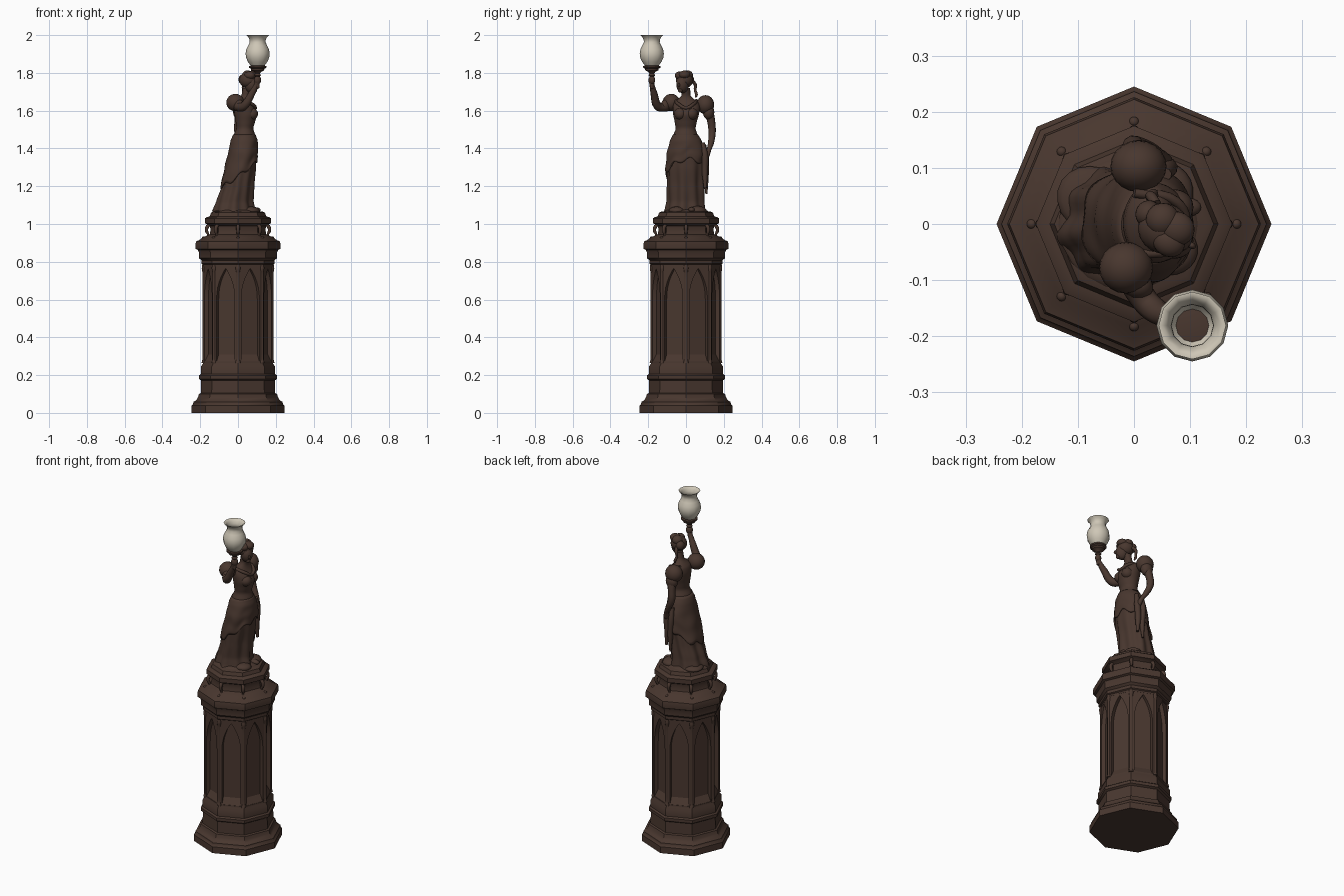
import bpy, bmesh, math
from mathutils import Vector, Matrix

def material(name, rgb):
    m = bpy.data.materials.new(name)
    m.diffuse_color = (*rgb, 1)
    return m

BRONZE = material("dark_brown_bronze", (0.066, 0.038, 0.028))
GLASS = material("cream_glass", (0.62, 0.57, 0.47))

def finish(name, bm, mat=BRONZE, angle=35):
    bmesh.ops.remove_doubles(bm, verts=bm.verts, dist=0.0002)
    bmesh.ops.recalc_face_normals(bm, faces=bm.faces)
    me = bpy.data.meshes.new(name)
    bm.to_mesh(me)
    bm.free()
    me.materials.append(mat)
    me.shade_smooth()
    me.set_sharp_from_angle(angle=math.radians(angle))
    ob = bpy.data.objects.new(name, me)
    bpy.context.collection.objects.link(ob)
    return ob

def skin(bm, rings, closed=True):
    """Quads between successive rings of points."""
    vs = [[bm.verts.new(p) for p in r] for r in rings]
    n = len(vs[0])
    for a, b in zip(vs, vs[1:]):
        for i in range(n if closed else n - 1):
            j = (i + 1) % n
            bm.faces.new((a[i], a[j], b[j], b[i]))
    return vs

def lathe(name, profile, n, mat=BRONZE, at=(0, 0), angle=35):
    bm = bmesh.new()
    skin(bm, [[(at[0] + r * math.cos(math.tau * i / n), at[1] + r * math.sin(math.tau * i / n), z)
               for i in range(n)] for r, z in profile])
    return finish(name, bm, mat, angle)

def balls(name, specs):
    """Ellipsoids: centre, radii, turn about z."""
    bm = bmesh.new()
    for c, r, turn in specs:
        bmesh.ops.create_uvsphere(bm, u_segments=20, v_segments=12, radius=1,
            matrix=Matrix.Translation(c) @ Matrix.Rotation(turn, 4, 'Z') @ Matrix.Diagonal((*r, 1)))
    return finish(name, bm, angle=60)

def tube(name, paths, res=3):
    """Tapered tubes through (x, y, z, radius) points."""
    cu = bpy.data.curves.new(name, 'CURVE')
    cu.dimensions, cu.bevel_depth, cu.bevel_resolution = '3D', 1, res
    cu.resolution_u, cu.use_fill_caps = 5, True
    for pts in paths:
        sp = cu.splines.new('BEZIER')
        sp.bezier_points.add(len(pts) - 1)
        for bp, p in zip(sp.bezier_points, pts):
            bp.co, bp.radius = p[:3], p[3]
            bp.handle_left_type = bp.handle_right_type = 'AUTO'
    cu.materials.append(BRONZE)
    ob = bpy.data.objects.new(name, cu)
    bpy.context.collection.objects.link(ob)
    bpy.ops.object.select_all(action='DESELECT')
    ob.select_set(True)
    bpy.context.view_layer.objects.active = ob
    bpy.ops.object.convert(target='MESH')
    ob.data.shade_smooth()
    ob.data.set_sharp_from_angle(angle=math.radians(60))

# ---- Octagonal pedestal
lathe("pedestal_base", [(0, 0), (.245, 0), (.245, .038), (.238, .045), (.236, .058), (.222, .066),
    (.212, .082), (.207, .1), (.197, .105), (.195, .172), (.207, .18), (.207, .198), (.197, .205),
    (.197, .245), (.186, .26), (.186, .272), (0, .272)], 8)
lathe("pedestal_core", [(.161, .26), (.161, .8)], 8)
lathe("cornice", [(0, .775), (.186, .775), (.186, .785), (.194, .79), (.194, .808), (.207, .82), (.207, .85),
    (.212, .862), (.224, .868), (.226, .89), (.222, .908), (.205, .915), (.185, .93), (.165, .938),
    (.15, .945), (.145, .97), (.15, .99), (.165, 1.0), (.175, 1.003), (.175, 1.03), (.166, 1.036),
    (.15, 1.04), (.142, 1.06), (.13, 1.066), (0, 1.07)], 8)

# Pointed arch frames on the eight shaft faces
A, D, W, w, Z0, ZS, ZA, ZT = .171, .022, .0708, .052, .27, .60, .765, .78
bm = bmesh.new()
opening = [(w, Z0), (w, ZS)] + [(w * (1 - t ** 2.2), ZS + (ZA - ZS) * t)
                                for t in (.2, .4, .55, .7, .8, .9, 1)]
for k in range(8):
    q = math.tau * (k + .5) / 8
    def P(u, z, d=0):
        return ((A - d) * math.cos(q) - u * math.sin(q), (A - d) * math.sin(q) + u * math.cos(q), z)
    for s in (-1, 1):
        skin(bm, [[P(s * W, z), P(s * u, z), P(s * u * .94, z, D)] for u, z in opening], False)
    skin(bm, [[P(-W, ZA), P(0, ZA), P(W, ZA)], [P(-W, ZT), P(0, ZT), P(W, ZT)]], False)
    skin(bm, [[P(-w, Z0), P(w, Z0)], [P(-w, Z0 + .04, D), P(w, Z0 + .04, D)]], False)
finish("arched_panels", bm)

# Corner colonnettes and scroll brackets
cols, scrolls, knobs = [], [], []
for k in range(8):
    c, s = math.cos(math.tau * k / 8), math.sin(math.tau * k / 8)
    cols.append([(.179 * c, .179 * s, z, r) for z, r in
                 ((.265, .014), (.285, .009), (.5, .009), (.74, .009), (.765, .013), (.785, .011))])
    scrolls.append([(r * c, r * s, z, t) for r, z, t in ((.147, .997, .008), (.163, .985, .010),
                    (.166, .962, .009), (.158, .942, .006), (.168, .927, .006), (.181, .925, .007))])
    knobs.append(((.182 * c, .182 * s, .926), (.009, .009, .009), 0))
tube("corner_colonnettes", cols)
tube("scroll_brackets", scrolls)
balls("bracket_knobs", knobs)

# ---- Figure: body rings are z, x min, x max, y min, y max
BODY = [(1.055, -.135, .095, -.115, .11), (1.08, -.13, .088, -.107, .104), (1.12, -.115, .08, -.1, .1),
        (1.2, -.088, .085, -.1, .1), (1.3, -.066, .097, -.1, .1), (1.38, -.046, .1, -.098, .098),
        (1.44, -.036, .1, -.082, .08), (1.475, -.022, .09, -.065, .06), (1.505, -.008, .08, -.054, .05),
        (1.54, -.012, .09, -.06, .057), (1.58, -.018, .103, -.068, .068), (1.61, -.02, .094, -.07, .074),
        (1.64, -.015, .072, -.066, .07), (1.662, .005, .062, -.042, .042), (1.675, .018, .06, -.024, .024),
        (1.72, .025, .072, -.024, .022)]

def body(z):
    """Interpolated cross-section at a height: centre and half sizes."""
    z = min(max(z, BODY[0][0]), BODY[-1][0])
    for a, b in zip(BODY, BODY[1:]):
        if z <= b[0]:
            t = (z - a[0]) / (b[0] - a[0])
            t = t * t * (3 - 2 * t) * .4 + t * .6
            x0, x1, y0, y1 = (p + (q - p) * t for p, q in zip(a[1:], b[1:]))
            return (x0 + x1) / 2, (y0 + y1) / 2, (x1 - x0) / 2, (y1 - y0) / 2

def body_point(z, a, grow=0, fold=0):
    cx, cy, rx, ry = body(z)
    return (cx + (rx * (1 + fold) + grow) * math.cos(a), cy + (ry * (1 + fold) + grow) * math.sin(a), z)

N = 64
bm = bmesh.new()
rings = []
for i in range(64):
    z = 1.055 + .665 * i / 63
    amp = .055 * min(1, max(0, (1.42 - z) / .2))
    rings.append([body_point(z, math.tau * j / N, 0, amp * (math.sin(9 * math.tau * j / N + 3 * z)
                  + .6 * math.sin(5 * math.tau * j / N - 9 * z) - .7)) for j in range(N)])
vs = skin(bm, rings)
bm.faces.new(vs[-1])
finish("dress_and_torso", bm, angle=60)

# Draped overskirt, shorter at her left side and long at the back
bm = bmesh.new()
rings = []
for i in range(17):
    t = i / 16
    ring = []
    for j in range(N):
        a = math.tau * j / N
        bottom = 1.27 - .08 * math.cos(a + .5) * -1 + .05 * math.sin(a) + .012 * math.sin(7 * a)
        z = 1.475 + (bottom - 1.475) * t
        f = .035 * t * math.sin(6 * a + 5 * t) + .02 * math.sin(t * 16 + 2 * math.sin(a * 2)) * t - .03 * t
        ring.append(body_point(z, a, .003 + .006 * t, f))
    rings.append(ring)
skin(bm, rings)
ob = finish("draped_overskirt", bm, angle=60)
mod = ob.modifiers.new("cloth_thickness", 'SOLIDIFY')
mod.thickness = .008

# Hanging sash and gathered cloth at her left side
tube("hanging_sash", [
    [(.055, .088, 1.43, .012), (.06, .1, 1.36, .018), (.055, .1, 1.28, .017), (.06, .102, 1.19, .008)],
    [(.025, .095, 1.42, .012), (.025, .106, 1.35, .016), (.03, .106, 1.25, .015), (.028, .108, 1.16, .006)]])
tube("bodice_neckline", [[(.0, -.055, 1.655, .008), (.075, -.04, 1.635, .009), (.092, 0, 1.615, .009),
                          (.075, .04, 1.635, .009), (.0, .055, 1.655, .008)]])
balls("bust", [((.072, y, 1.583), (.034, .032, .032), 0) for y in (-.03, .03)])

# Rocky ground under the hem
balls("rocky_ground", [((-.01, 0, 1.065), (.125, .118, .018), 0), ((.07, -.05, 1.07), (.045, .04, .022), .5),
    ((.06, .06, 1.07), (.05, .045, .025), 2), ((-.07, .04, 1.07), (.06, .07, .02), 1),
    ((.09, .03, 1.075), (.03, .018, .014), 0)])

# Puffed sleeves with cuffs
balls("puffed_sleeves", [((.008, .103, 1.632), (.05, .046, .05), 0), ((.01, .12, 1.592), (.036, .03, .04), 0),
    ((-.014, -.078, 1.643), (.048, .046, .046), 0), ((.002, -.105, 1.628), (.035, .026, .032), -.6)])
tube("raised_arm", [[(-.01, -.08, 1.635, .028), (.015, -.13, 1.618, .024), (.035, -.152, 1.628, .023),
    (.07, -.168, 1.685, .019), (.098, -.18, 1.738, .013), (.104, -.182, 1.755, .015)]])
tube("lowered_arm", [[(.01, .12, 1.6, .026), (.002, .134, 1.54, .021), (.0, .138, 1.49, .02),
    (.025, .132, 1.43, .016), (.045, .122, 1.395, .012), (.055, .112, 1.365, .014), (.058, .105, 1.345, .008)]])
balls("raised_hand", [((.104, -.181, 1.762), (.02, .017, .023), .6)])

# Head, turned towards the lamp
turn = -.55
def head(u, v, z):
    return (.06 + u * math.cos(turn) - v * math.sin(turn), -.012 + u * math.sin(turn) + v * math.cos(turn), z)
balls("face", [(head(.012, 0, 1.738), (.036, .032, .045), turn), (head(.034, 0, 1.708), (.012, .013, .012), turn),
    (head(.05, 0, 1.735), (.008, .006, .011), turn)])
balls("hair", [(head(-.008, 0, 1.762), (.047, .045, .043), turn), (head(.012, .012, 1.79), (.032, .03, .022), turn),
    (head(.012, -.016, 1.786), (.03, .026, .022), turn), (head(-.018, .012, 1.787), (.03, .03, .026), turn),
    (head(-.046, .008, 1.765), (.022, .024, .026), turn)])
tube("hair_curls", [[(.04, .035, 1.755, .009), (.03, .05, 1.735, .009), (.028, .048, 1.71, .007),
                     (.035, .055, 1.685, .008), (.04, .05, 1.67, .004)]])

# ---- Lamp
L = (.104, -.181)
lathe("lamp_holder", [(0, 1.715), (.008, 1.718), (.011, 1.735), (.011, 1.78), (.018, 1.787), (.012, 1.796),
    (.02, 1.806), (.034, 1.813), (.036, 1.822), (.046, 1.828), (.046, 1.836), (.03, 1.84), (0, 1.84)], 16, at=L)
lathe("glass_shade", [(.028, 1.838), (.036, 1.838), (.051, 1.858), (.061, 1.88), (.064, 1.902), (.06, 1.925),
    (.05, 1.945), (.042, 1.962), (.043, 1.976), (.05, 1.99), (.06, 2.0), (.054, 2.0), (.045, 1.99),
    (.038, 1.975), (.037, 1.962), (.046, 1.942), (.056, 1.915), (.059, 1.9), (.052, 1.87), (.028, 1.838)],
    12, GLASS, L, 50)
